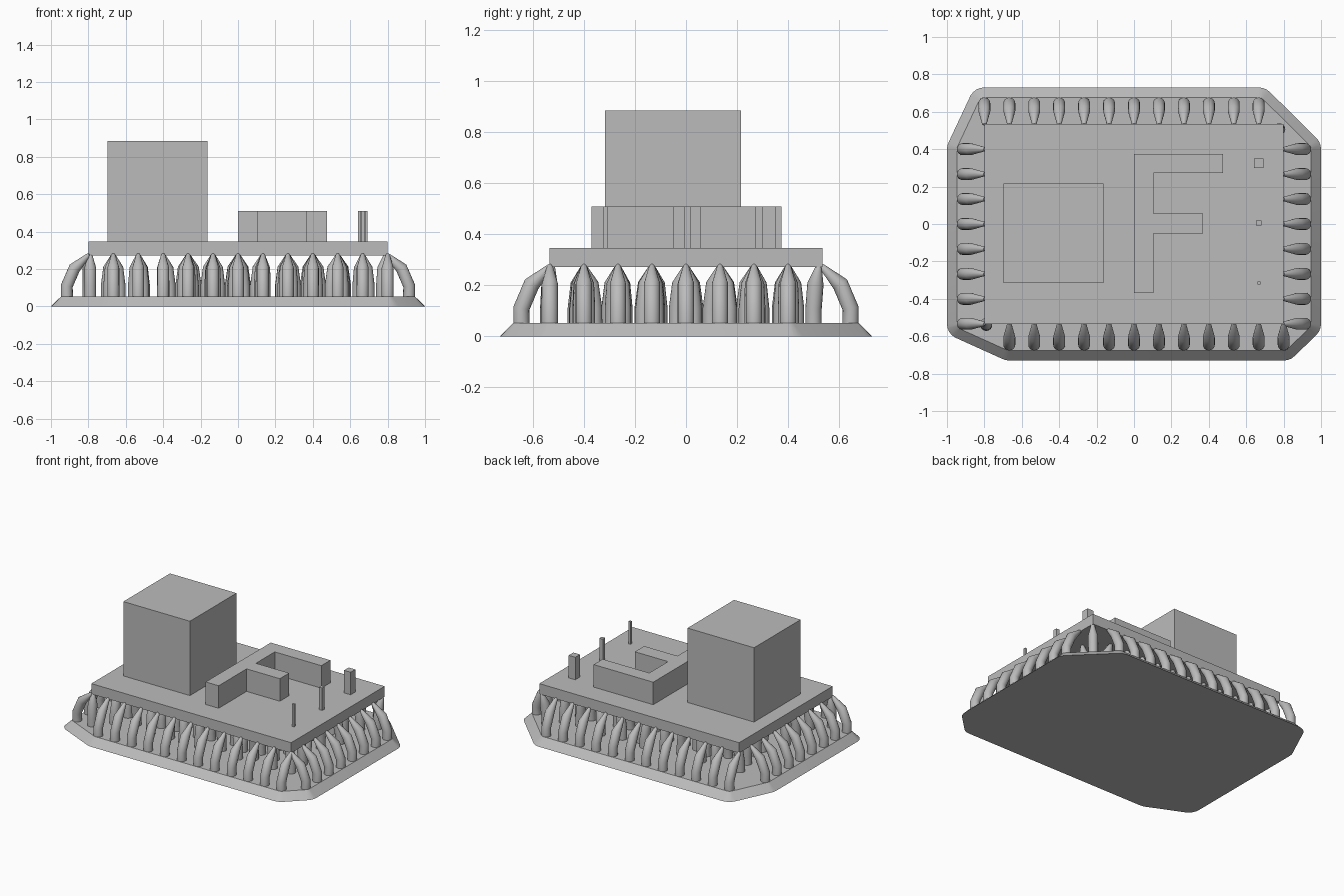
import bpy, bmesh, math, random
from mathutils import Vector

random.seed(4)
if "Cube" in bpy.data.objects:
    bpy.data.objects.remove(bpy.data.objects["Cube"], do_unlink=True)

grey = bpy.data.materials.new("plain grey")
grey.use_nodes = True
grey.diffuse_color = (0.5, 0.5, 0.5, 1)
grey.node_tree.nodes["Principled BSDF"].inputs["Base Color"].default_value = (0.5, 0.5, 0.5, 1)

RAFT_TOP, PLATE_LOW, PLATE_TOP = 0.052, 0.272, 0.347
STEP = 0.8 / 6
PILLAR_R = 0.032


def finish(name, bm):
    bmesh.ops.recalc_face_normals(bm, faces=bm.faces)
    mesh = bpy.data.meshes.new(name)
    bm.to_mesh(mesh)
    bm.free()
    mesh.materials.append(grey)
    obj = bpy.data.objects.new(name, mesh)
    bpy.context.collection.objects.link(obj)
    return obj


def smooth(obj, degrees):
    bpy.ops.object.select_all(action='DESELECT')
    obj.select_set(True)
    bpy.context.view_layer.objects.active = obj
    bpy.ops.object.shade_smooth_by_angle(angle=math.radians(degrees))


def prism(name, outline, low, high):
    bm = bmesh.new()
    face = bm.faces.new([bm.verts.new((x, y, low)) for x, y in outline])
    grown = bmesh.ops.extrude_face_region(bm, geom=[face])["geom"]
    top = [v for v in grown if isinstance(v, bmesh.types.BMVert)]
    bmesh.ops.translate(bm, verts=top, vec=(0, 0, high - low))
    # The starting face stays behind as the underside
    return finish(name, bm)


def block(name, x, y, w, d, low, high):
    w, d = w / 2, d / 2
    return prism(name, [(x - w, y - d), (x + w, y - d), (x + w, y + d), (x - w, y + d)], low, high)


def tube(bm, path, radii, sides=16):
    """Sweep rings along a bent path, each tilted to the local direction."""
    rings = []
    for i, point in enumerate(path):
        before = path[max(i - 1, 0)]
        after = path[min(i + 1, len(path) - 1)]
        tangent = (point - before).normalized() + (after - point).normalized()
        if i == 0:
            tangent = Vector((0, 0, 1))
        turn = Vector((0, 0, 1)).rotation_difference(tangent.normalized())
        ring = []
        for k in range(sides):
            a = math.tau * k / sides
            ring.append(bm.verts.new(point + turn @ Vector((math.cos(a), math.sin(a), 0)) * radii[i]))
        rings.append(ring)
    for a, b in zip(rings, rings[1:]):
        for k in range(sides):
            n = (k + 1) % sides
            bm.faces.new((a[k], a[n], b[n], b[k]))
    bm.faces.new(rings[0][::-1])
    bm.faces.new(rings[-1])


def pillar(bm, foot, tip):
    foot, tip = Vector((*foot, 0)), Vector((*tip, 0))
    def at(share, z):
        return foot.lerp(tip, share) + Vector((0, 0, z))
    path = [at(0, RAFT_TOP - 0.005), at(0, 0.11), at(0.36, 0.205), at(0.96, 0.27), at(1, 0.281)]
    tube(bm, path, [PILLAR_R, PILLAR_R, PILLAR_R, 0.013, 0.006])


# Raft: bevelled sheet hulled around the outermost pillar feet
corners = [(-0.915, 0.4), (0.915, 0.4), (-0.915, -0.533), (0.915, -0.533),
           (-0.8, 0.645), (0.667, 0.645), (-0.667, -0.645), (0.8, -0.645)]
bm = bmesh.new()
for radius, z in ((PILLAR_R + 0.053, 0), (PILLAR_R, RAFT_TOP)):
    for x, y in corners:
        for k in range(24):
            a = math.tau * k / 24
            bm.verts.new((x + radius * math.cos(a), y + radius * math.sin(a), z))
hull = bmesh.ops.convex_hull(bm, input=bm.verts)
loose = [v for v in bm.verts if not v.link_faces]
bmesh.ops.delete(bm, geom=loose, context='VERTS')
bmesh.ops.dissolve_limit(bm, angle_limit=math.radians(1), verts=bm.verts, edges=bm.edges)
smooth(finish("raft", bm), 25)

# Outer pillars: bent inward from the raft edge to the plate edge
bm = bmesh.new()
for i in range(12):
    x = -0.8 + i * STEP
    pillar(bm, (x, 0.645), (x, 0.533))
    pillar(bm, (x + STEP, -0.645), (x + STEP, -0.533))
for i in range(8):
    y = 0.4 - i * STEP
    for side in (-1, 1):
        pillar(bm, (side * 0.915, y), (side * 0.8, y))
smooth(finish("outer_pillars", bm), 50)

# Inner pillars: grid of tips under the plate with slightly wandering feet
bm = bmesh.new()
for i in range(-5, 6):
    for j in range(-3, 4):
        x, y = i * STEP, j * STEP
        pillar(bm, (x + random.uniform(-0.04, 0.04), y + random.uniform(-0.04, 0.04)), (x, y))
pillar(bm, (0.77, 0.5), (0.79, 0.52))
pillar(bm, (-0.79, -0.54), (-0.79, -0.525))
smooth(finish("inner_pillars", bm), 50)

# Plate and the solids standing on it
block("base_plate", 0, 0, 1.6, 1.07, PLATE_LOW, PLATE_TOP)
block("large_cube", -0.43, -0.05, 0.533, 0.533, PLATE_TOP, 0.885)
prism("two_armed_wall",
      [(0, -0.37), (0.104, -0.37), (0.104, -0.05), (0.37, -0.05), (0.37, 0.057),
       (0.104, 0.057), (0.104, 0.272), (0.477, 0.272), (0.477, 0.375), (0, 0.375)],
      PLATE_TOP, 0.51)
for name, y, size in (("thick_post", 0.325, 0.053), ("medium_post", 0.005, 0.027), ("thin_post", -0.315, 0.016)):
    block(name, 0.667, y, size, size, PLATE_TOP, 0.51)
